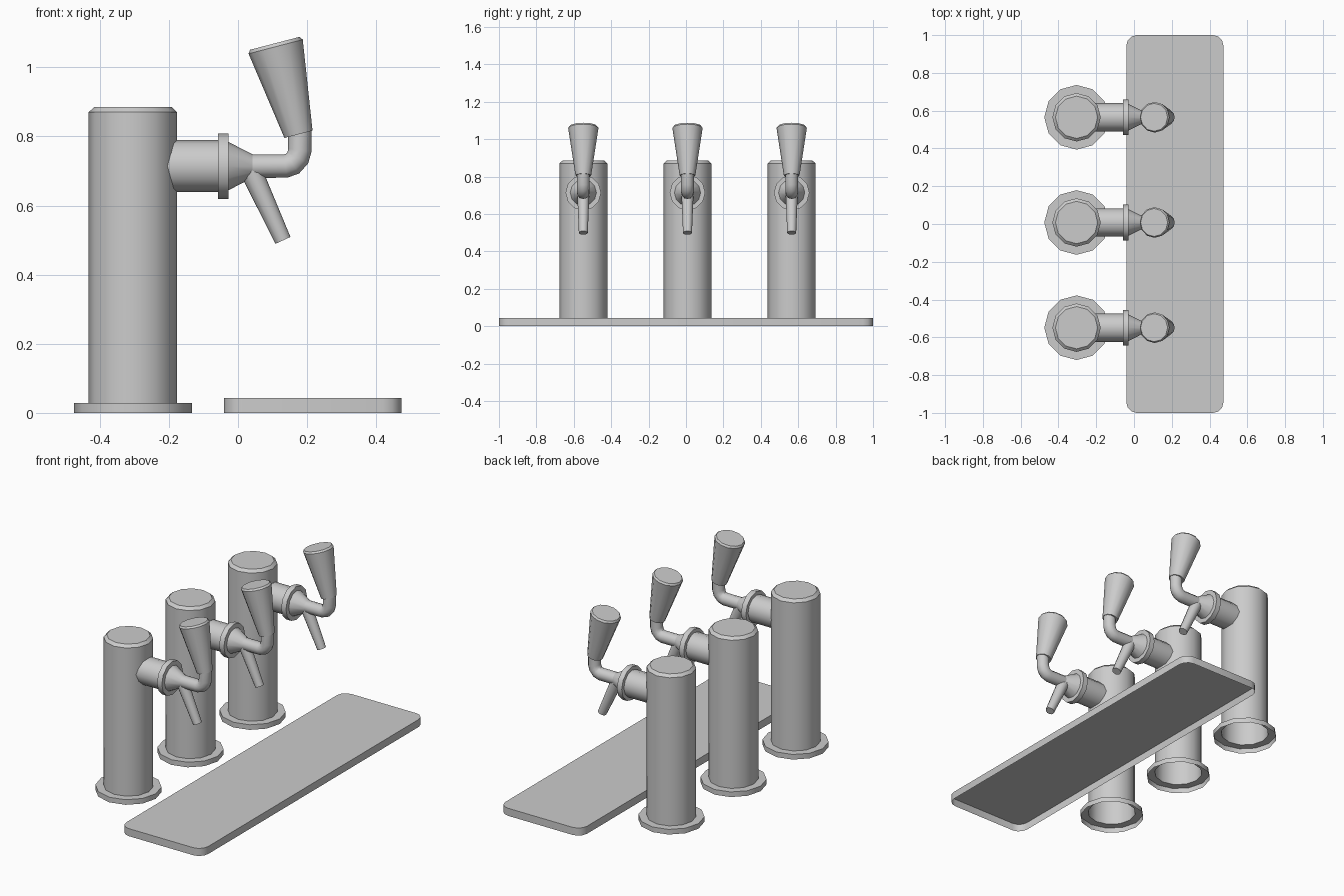
import bpy, bmesh
from math import cos, sin, pi, radians
from mathutils import Vector

if "Cube" in bpy.data.objects:
    bpy.data.objects.remove(bpy.data.objects["Cube"])

TAP_YS = (-0.549, 0.008, 0.565)
SIDES = 12


def finish(name, bm, angle=35):
    bmesh.ops.recalc_face_normals(bm, faces=bm.faces[:])
    me = bpy.data.meshes.new(name)
    bm.to_mesh(me)
    bm.free()
    ob = bpy.data.objects.new(name, me)
    bpy.context.collection.objects.link(ob)
    bpy.ops.object.select_all(action='DESELECT')
    ob.select_set(True)
    bpy.context.view_layer.objects.active = ob
    bpy.ops.object.shade_smooth_by_angle(angle=radians(angle))
    return ob


def skin_rings(name, rings, cap_start=False, cap_end=True):
    """Join rings given as (centre, axis direction, radius) into a tube."""
    bm = bmesh.new()
    loops = []
    for c, d, r in rings:
        d = Vector(d).normalized()
        v = Vector((0, 1, 0)) if abs(d.y) < 0.9 else Vector((1, 0, 0))
        u = v.cross(d).normalized()
        loops.append([bm.verts.new(Vector(c) + r * (cos(a) * u + sin(a) * v))
                      for a in (2 * pi * i / SIDES for i in range(SIDES))])
    for a, b in zip(loops, loops[1:]):
        for i in range(SIDES):
            j = (i + 1) % SIDES
            bm.faces.new((a[i], a[j], b[j], b[i]))
    if cap_start:
        bm.faces.new(loops[0][::-1])
    if cap_end:
        bm.faces.new(loops[-1])
    return finish(name, bm)


def lathe(name, origin, axis, profile, **caps):
    """Profile points are (radius, distance along the axis)."""
    o, d = Vector(origin), Vector(axis).normalized()
    return skin_rings(name, [(o + d * h, d, r) for r, h in profile], **caps)


def build_tap(n, y):
    # hollow tower with base flange, open underneath
    lathe(f"tower_{n}", (-0.304, y, 0), (0, 0, 1),
          [(0.171, 0), (0.171, 0.029), (0.128, 0.029), (0.128, 0.87), (0.112, 0.885)])

    # shank, collar and tapered nose
    lathe(f"shank_{n}", (0, y, 0.714), (1, 0, 0),
          [(0.075, -0.21), (0.075, -0.058), (0.095, -0.058), (0.095, -0.028),
           (0.070, -0.028), (0.034, 0.042)])

    # pipe bending up to the handle
    path = [(0.03, 0.714), (0.137, 0.714), (0.158, 0.721),
            (0.173, 0.738), (0.179, 0.760), (0.179, 0.825)]
    pts = [Vector((x, y, z)) for x, z in path]
    rings = []
    for i, p in enumerate(pts):
        before = (p - pts[i - 1]).normalized() if i else Vector((1, 0, 0))
        after = (pts[i + 1] - p).normalized() if i < len(pts) - 1 else before
        rings.append((p, before + after, 0.034))
    skin_rings(f"pipe_{n}", rings, cap_start=True)

    # flared handle leaning back toward the tower
    lathe(f"handle_{n}", (0.175, y, 0.806), (-0.068, 0, 0.261),
          [(0.042, 0), (0.081, 0.262), (0.074, 0.272)], cap_start=True)

    # slanted spout
    lathe(f"spout_{n}", (0.038, y, 0.70), (0.092, 0, -0.201),
          [(0.032, 0), (0.024, 0.221)], cap_start=True)


for n, y in enumerate(TAP_YS, 1):
    build_tap(n, y)

# drip tray: rounded slab, open underneath
bm = bmesh.new()
cx, hx, hy, rad, top = 0.2165, 0.257, 1.0, 0.055, 0.043
outline = []
for k, (sx, sy) in enumerate(((1, 1), (-1, 1), (-1, -1), (1, -1))):
    for s in range(4):
        a = (k + s / 3) * pi / 2
        outline.append((cx + sx * (hx - rad) + rad * cos(a),
                        sy * (hy - rad) + rad * sin(a)))
low = [bm.verts.new((x, y, 0)) for x, y in outline]
high = [bm.verts.new((x, y, top)) for x, y in outline]
for i in range(len(low)):
    j = (i + 1) % len(low)
    bm.faces.new((low[i], low[j], high[j], high[i]))
bm.faces.new(high)
finish("drip_tray", bm)
